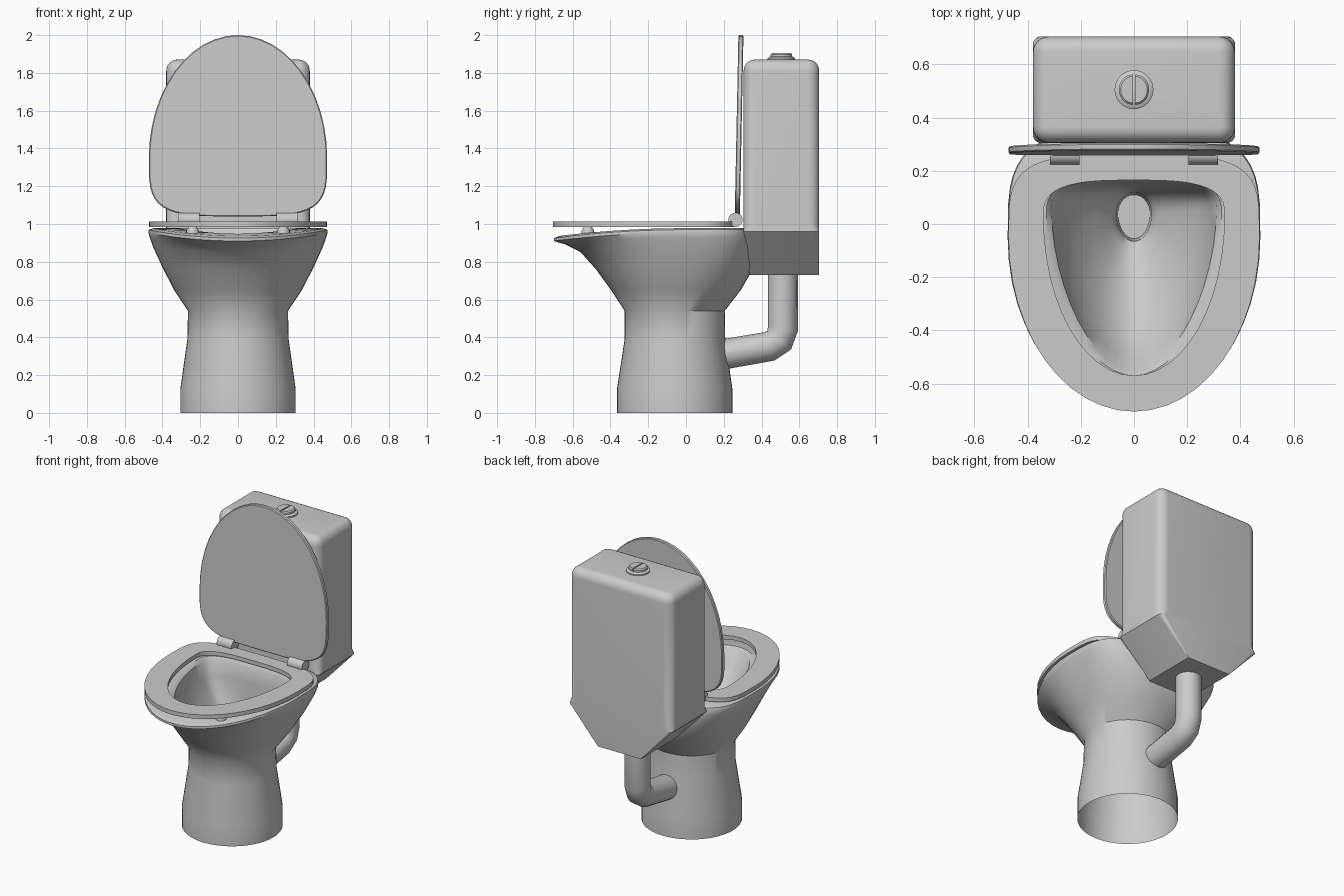
import bpy, bmesh
from math import sin, cos, pi, radians

if "Cube" in bpy.data.objects:
    bpy.data.objects.remove(bpy.data.objects["Cube"])


def loft(name, rings, start=False, end=False, closed=False):
    """Skin a list of equal-length point rings into a mesh object."""
    bm = bmesh.new()
    loops = [[bm.verts.new(p) for p in ring] for ring in rings]
    n = len(loops[0])
    pairs = list(zip(loops, loops[1:])) + ([(loops[-1], loops[0])] if closed else [])
    for a, b in pairs:
        for i in range(n):
            j = (i + 1) % n
            bm.faces.new((a[i], a[j], b[j], b[i]))
    if start:
        bm.faces.new(loops[0][::-1])
    if end:
        bm.faces.new(loops[-1])
    if start or closed:
        bmesh.ops.recalc_face_normals(bm, faces=bm.faces)
    mesh = bpy.data.meshes.new(name)
    bm.to_mesh(mesh)
    bm.free()
    ob = bpy.data.objects.new(name, mesh)
    bpy.context.collection.objects.link(ob)
    return ob


def egg(z, hw, yf, yb, yc, eb=2.0, ef=2.0, n=48):
    """Egg outline: elliptical front, squarer back (superellipse power eb)."""
    pts = []
    for i in range(n):
        a = 2 * pi * i / n
        c, s = cos(a), sin(a)
        e = eb if s > 0 else ef
        x = hw * abs(c) ** (2 / e) * (1 if c > 0 else -1)
        y = yc + (yb - yc if s > 0 else yf - yc) * abs(s) ** (2 / e)
        pts.append((x, y, z))
    return pts


def rounded_rect(z, hx, y0, y1, r, k=6):
    pts = []
    corners = [(hx - r, y1 - r), (-hx + r, y1 - r), (-hx + r, y0 + r), (hx - r, y0 + r)]
    for q, (cx, cy) in enumerate(corners):
        for i in range(k + 1):
            a = pi / 2 * (q + i / k)
            pts.append((cx + r * cos(a), cy + r * sin(a), z))
    return pts


def disc(z, r, cx, cy, n=32):
    return [(cx + r * cos(2 * pi * i / n), cy + r * sin(2 * pi * i / n), z) for i in range(n)]


def dip(ring):
    """Lower the rim gently towards the front."""
    return [(x, y, z - 0.045 * min(1, max(0, (z - 0.6) / 0.3)) * (max(0, -y) / 0.7) ** 2)
            for x, y, z in ring]


# Pedestal, flared bowl, rim and basin in one skin, open underneath
bowl_sections = [
    (0.00, 0.305, -0.365, 0.245, -0.06, 2), (0.13, 0.305, -0.365, 0.245, -0.06, 2),
    (0.39, 0.268, -0.325, 0.208, -0.06, 2), (0.54, 0.265, -0.325, 0.205, -0.06, 2),
    (0.65, 0.338, -0.395, 0.29, -0.05, 2.3), (0.77, 0.40, -0.475, 0.36, -0.05, 2.8),
    (0.88, 0.45, -0.56, 0.36, -0.05, 3.4), (0.93, 0.468, -0.64, 0.355, -0.05, 3.6),
    (0.955, 0.475, -0.70, 0.35, -0.05, 3.6), (0.97, 0.472, -0.70, 0.345, -0.05, 3.6),
    (0.978, 0.45, -0.67, 0.33, -0.05, 3.6), (0.978, 0.33, -0.57, 0.18, 0.03, 3, 1.9),
    (0.96, 0.31, -0.555, 0.165, 0.05, 3, 1.8), (0.86, 0.29, -0.51, 0.16, 0.05, 2.8, 1.8),
    (0.74, 0.235, -0.40, 0.15, 0.05, 2.5, 1.8), (0.62, 0.15, -0.25, 0.14, 0.04, 2.2, 1.9),
    (0.54, 0.085, -0.11, 0.13, 0.04), (0.50, 0.066, -0.065, 0.12, 0.04),
    (0.38, 0.06, -0.055, 0.11, 0.04)]
loft("bowl", [dip(egg(*s)) for s in bowl_sections], end=True)

# Seat ring
outer = (0.472, -0.705, 0.26, -0.05, 4)
inner = (0.34, -0.57, 0.165, 0.03, 3)
loft("seat", [egg(0.985, *outer), egg(1.012, *outer), egg(1.012, *inner), egg(0.985, *inner)],
     closed=True)

# Raised lid: the seat outline stood up and leaning slightly back
def stand(ring):
    return [(x, 0.258 + z + 0.02 * (0.26 - y), 1.04 + (0.26 - y) * 0.96 / 0.965)
            for x, y, z in ring]


edge = (0.467, -0.70, 0.255, -0.05, 4)
loft("lid", [stand(egg(0, *edge)), stand(egg(0.005, *outer)),
             stand(egg(0.022, *outer)), stand(egg(0.027, *edge))], start=True, end=True)

# Hinge barrels and seat buffers on both sides
for side, label in ((-1, "left"), (1, "right")):
    barrel = [[(side * x, 0.262 + 0.038 * cos(i * pi / 10), 1.022 + 0.038 * sin(i * pi / 10))
               for i in range(20)] for x in (0.205, 0.315)]
    loft("hinge_" + label, barrel, start=True, end=True)
    loft("buffer_" + label, [disc(z, r, side * 0.24, -0.52, 16)
                             for z, r in ((0.94, 0.034), (0.965, 0.034), (0.986, 0.02))],
         start=True, end=True)

# Cistern with tapered underside and rounded top
R = 0.06
tank = [rounded_rect(0.73, 0.16, 0.335, 0.705, 0.004), rounded_rect(0.96, 0.38, 0.305, 0.705, 0.03),
        rounded_rect(0.99, 0.38, 0.305, 0.705, R)]
for i in range(7):
    a = pi / 2 * i / 6
    d = (R - 0.004) * (1 - cos(a))
    tank.append(rounded_rect(1.81 + R * sin(a), 0.38 - d, 0.305 + d, 0.705 - d, R - d))
loft("cistern", tank, start=True, end=True)

# Flush button: collar and two half-buttons
loft("button_collar", [disc(1.86, 0.073, 0, 0.505), disc(1.878, 0.073, 0, 0.505),
                       disc(1.886, 0.06, 0, 0.505)], start=True, end=True)
for side, label in ((-1, "left"), (1, "right")):
    half = lambda z, r: [(side * (0.004 + (r - 0.004) * sin(pi * i / 14)),
                          0.505 + r * cos(pi * i / 14), z) for i in range(15)]
    loft("flush_button_" + label, [half(1.88, 0.057), half(1.897, 0.057), half(1.904, 0.05)],
         start=True, end=True)

# Flush pipe from cistern down into the pedestal
curve = bpy.data.curves.new("flush_pipe", 'CURVE')
curve.dimensions = '3D'
curve.bevel_depth = 0.08
curve.bevel_resolution = 6
path = [(0.513, 0.76), (0.513, 0.445), (0.493, 0.385), (0.44, 0.352), (0.17, 0.305)]
spline = curve.splines.new('POLY')
spline.points.add(len(path) - 1)
for p, (y, z) in zip(spline.points, path):
    p.co = (0, y, z, 1)
spline.use_smooth = True
bpy.context.collection.objects.link(bpy.data.objects.new("flush_pipe", curve))

# Smooth shading with crisp edges
for ob in bpy.context.collection.objects:
    if ob.type == 'MESH':
        ob.select_set(True)
        bpy.context.view_layer.objects.active = ob
bpy.ops.object.shade_smooth_by_angle(angle=radians(38))
